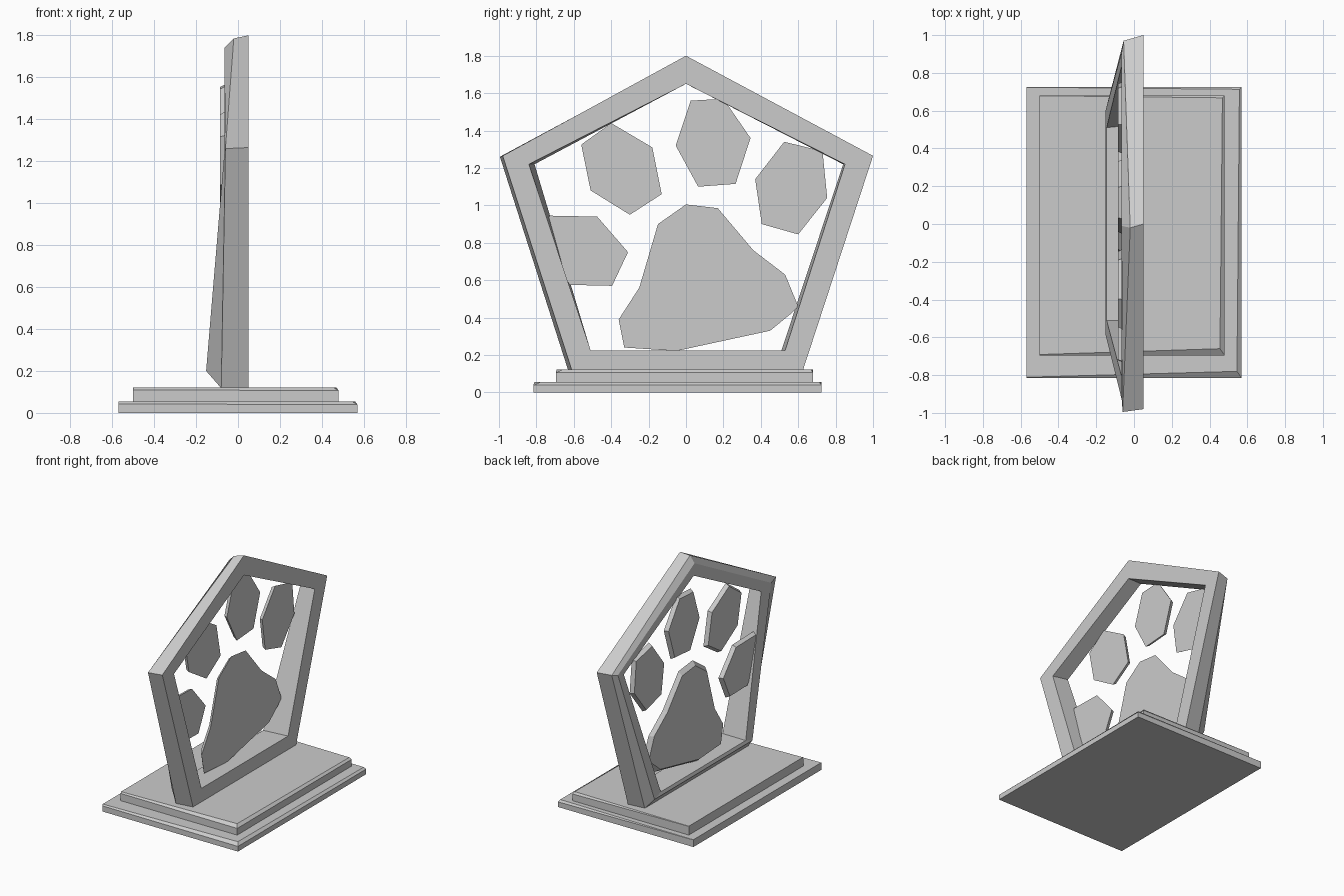
import bpy

if "Cube" in bpy.data.objects:
    bpy.data.objects.remove(bpy.data.objects["Cube"])

FRONT, PAD_FRONT, PAD_BACK = 0.05, -0.055, -0.085


def make(name, verts, faces):
    me = bpy.data.meshes.new(name)
    me.from_pydata(verts, [], faces)
    bm = bmesh.new()
    bm.from_mesh(me)
    bmesh.ops.recalc_face_normals(bm, faces=bm.faces)
    bm.to_mesh(me)
    bm.free()
    ob = bpy.data.objects.new(name, me)
    bpy.context.collection.objects.link(ob)
    return ob


import bmesh


def loft(name, rings, closed=False):
    """Bridge equal-sized rings; cap the ends or join last ring to first."""
    n, m = len(rings[0]), len(rings)
    faces = []
    for r in range(m if closed else m - 1):
        a, b = r * n, ((r + 1) % m) * n
        faces += [(a + i, a + (i + 1) % n, b + (i + 1) % n, b + i) for i in range(n)]
    if not closed:
        faces += [tuple(range(n)), tuple(range((m - 1) * n, m * n))]
    return make(name, [v for ring in rings for v in ring], faces)


def slab(name, x0, x1, y0, y1, z0, z1):
    """Plinth step with a worn, tapering bevel on the +x and -y edges."""
    corners = [(x0, y0), (x1, y0), (x1, y1), (x0, y1)]
    bottom = [(x, y, z0) for x, y in corners]
    rim = [(x, y, z) for (x, y), z in zip(corners, (z1 - .012, z1 - .016, z1 - .016, z1 - .001))]
    top = [(x0 + .001, y0 + .004, z1), (x1 - .025, y0 + .035, z1),
           (x1 - .012, y1 - .012, z1), (x0 + .001, y1 - .001, z1)]
    return loft(name, [bottom, rim, top])


# Two-step base
slab("base_lower", -.57, .57, -.815, .725, 0, .055)
slab("base_upper", -.5, .48, -.695, .68, .05, .122)

# Pentagonal frame: front outline, outer edge, back ridge, back opening, front opening
frame_rings = [
    [(FRONT, y, z) for y, z in ((0, 1.8), (1, 1.265), (.625, .118), (-.61, .118), (-.98, 1.265))],
    [(-.02, -.02, 1.785), (-.055, .97, 1.26), (-.08, .61, .118), (-.08, -.63, .118), (-.06, -.995, 1.26)],
    [(-.065, -.01, 1.74), (-.065, .91, 1.24), (-.152, .595, .2), (-.152, -.58, .2), (-.065, -.93, 1.24)],
    [(-.065, 0, 1.65), (-.065, .84, 1.22), (-.145, .51, .224), (-.145, -.51, .224), (-.065, -.81, 1.22)],
    [(FRONT, y, z) for y, z in ((0, 1.65), (.85, 1.22), (.53, .225), (-.51, .225), (-.84, 1.22))],
]
loft("pentagon_frame", frame_rings, closed=True)

# Paw pads, outlined in (y, z), with a slightly smaller back face
pads = {
    "toe_outer_left": [(-.77, .76), (-.73, .945), (-.475, .94), (-.31, .75), (-.395, .57), (-.62, .575)],
    "toe_inner_left": [(-.56, 1.325), (-.4, 1.44), (-.18, 1.31), (-.13, 1.06), (-.3, .95), (-.51, 1.08)],
    "toe_inner_right": [(-.055, 1.32), (.025, 1.56), (.2, 1.57), (.345, 1.36), (.265, 1.115), (.065, 1.1)],
    "toe_outer_right": [(.37, 1.14), (.525, 1.34), (.73, 1.29), (.755, 1.04), (.6, .845), (.405, .9)],
    "main_pad": [(-.33, .24), (-.36, .39), (-.25, .56), (-.15, .9), (0, 1.005), (.17, .985),
                 (.36, .76), (.53, .63), (.6, .46), (.56, .42), (.45, .33), (-.05, .222)],
}
for name, pts in pads.items():
    cy = sum(p[0] for p in pts) / len(pts)
    cz = sum(p[1] for p in pts) / len(pts)
    front = [(PAD_FRONT, y, z) for y, z in pts]
    back = [(PAD_BACK, cy + (y - cy) * .93, cz + (z - cz) * .93) for y, z in pts]
    loft(name, [front, back])
